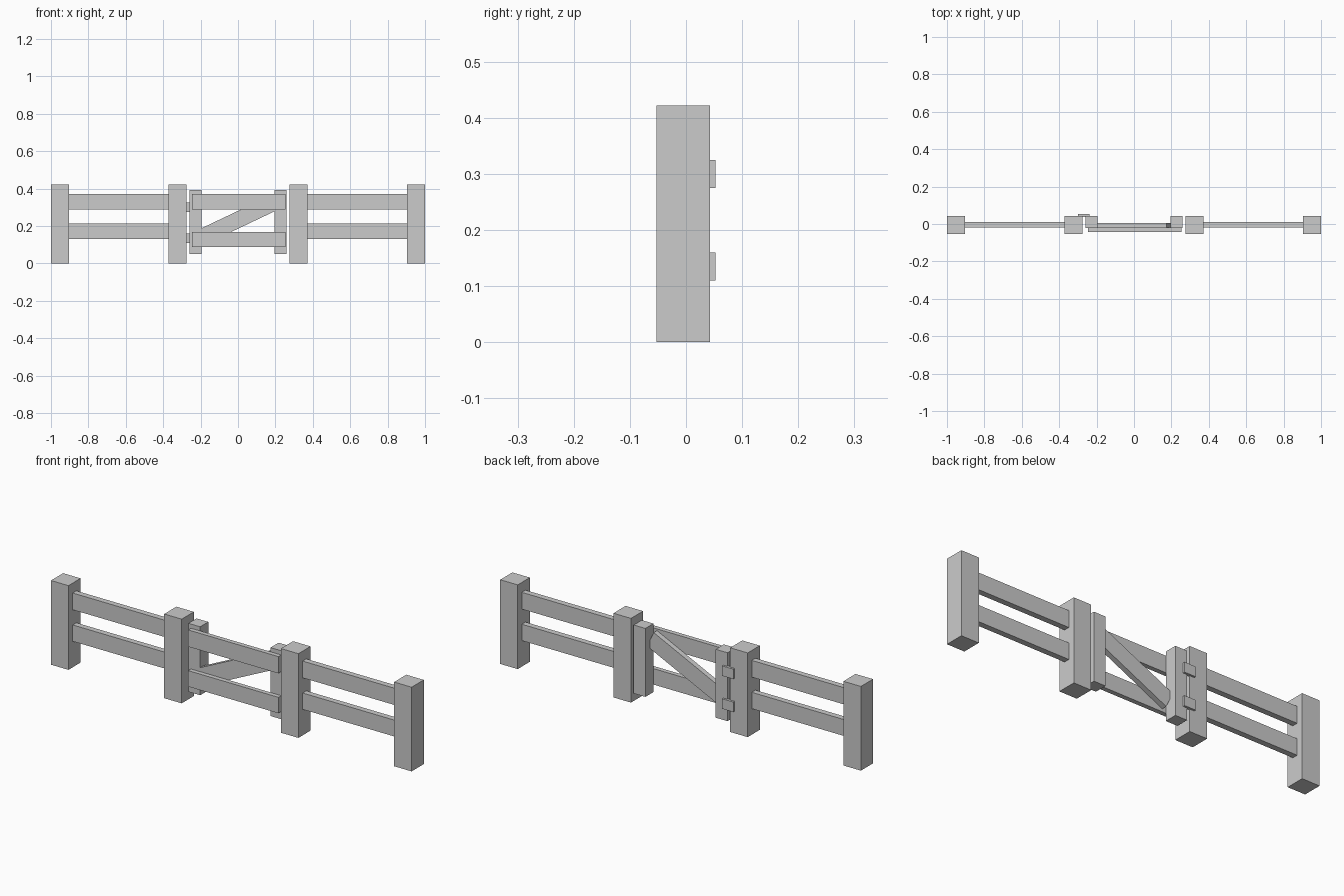
import bpy, math

if "Cube" in bpy.data.objects:
    bpy.data.objects.remove(bpy.data.objects["Cube"])


def box(name, x, y, z, tilt=0.0):
    """Box from (min, max) ranges, optionally tilted about y around its centre."""
    ranges = (x, y, z)
    bpy.ops.mesh.primitive_cube_add(size=1)
    ob = bpy.context.object
    ob.name = name
    ob.scale = [b - a for a, b in ranges]
    bpy.ops.object.transform_apply(location=False, rotation=False, scale=True)
    ob.location = [(a + b) / 2 for a, b in ranges]
    ob.rotation_euler.y = tilt
    return ob


def span(side, a, b):
    """Mirror an x range to the given side."""
    return tuple(sorted((side * a, side * b)))


POST_Y = (-0.053, 0.043)
RAIL_Y = (-0.019, 0.010)

for label, s in (("left", -1), ("right", 1)):
    # fixed fence: outer and inner posts with two rails between
    box(f"outer_post_{label}", span(s, 0.903, 1.0), POST_Y, (0, 0.422))
    box(f"inner_post_{label}", span(s, 0.275, 0.372), POST_Y, (0, 0.422))
    box(f"upper_rail_{label}", span(s, 0.365, 0.91), RAIL_Y, (0.288, 0.372))
    box(f"lower_rail_{label}", span(s, 0.365, 0.91), RAIL_Y, (0.130, 0.212))
    # gate uprights
    box(f"gate_stile_{label}", span(s, 0.195, 0.260), (-0.021, 0.043), (0.05, 0.393))

# gate boards on the front of the uprights
for label, z in (("upper", (0.288, 0.372)), ("lower", (0.088, 0.168))):
    box(f"gate_board_{label}", (-0.246, 0.254), (-0.043, -0.020), z)

# diagonal brace behind the boards
box("gate_brace", (-0.214, 0.214), (-0.0205, 0.006), (0.190, 0.276),
    tilt=-math.radians(25.4))

# hinges on the back, bridging left post and gate
for label, z in (("upper", 0.30), ("lower", 0.135)):
    box(f"hinge_{label}", (-0.30, -0.238), (0.037, 0.053), (z - 0.025, z + 0.025))
